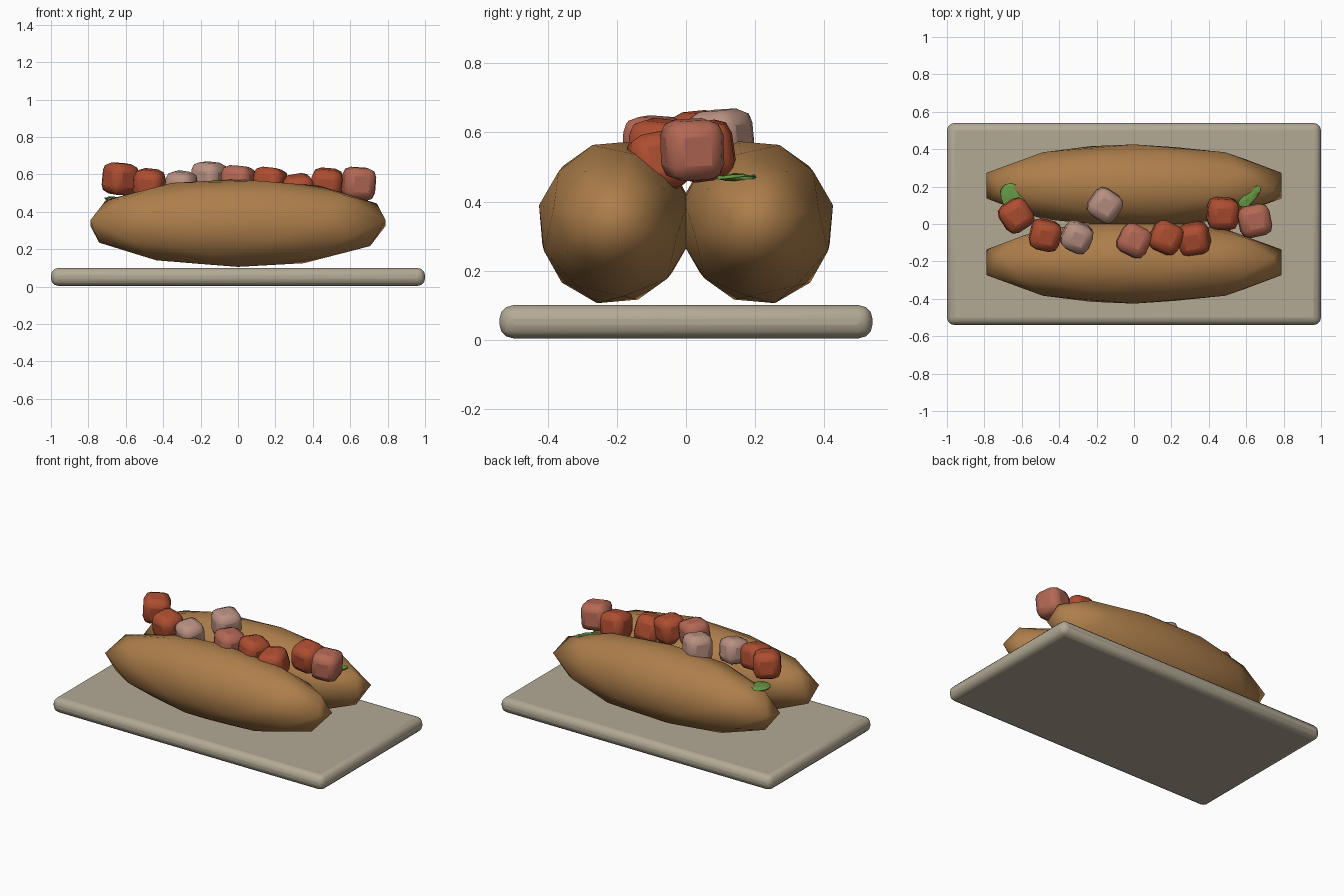
import bpy
from math import radians, sin, cos, pi

if "Cube" in bpy.data.objects:
    bpy.data.objects.remove(bpy.data.objects["Cube"])


def material(name, rgb):
    m = bpy.data.materials.new(name)
    m.diffuse_color = (*rgb, 1)
    m.use_nodes = True
    m.node_tree.nodes["Principled BSDF"].inputs["Base Color"].default_value = m.diffuse_color
    return m


PLATE = material("stoneware", (0.45, 0.40, 0.30))
BREAD = material("bread", (0.42, 0.21, 0.07))
RED = material("red_filling", (0.42, 0.075, 0.03))
PINK = material("pink_filling", (0.46, 0.14, 0.09))
PALE = material("pale_filling", (0.48, 0.28, 0.22))
GREEN = material("lettuce", (0.14, 0.33, 0.06))


def finish(name, mat, angle=60):
    o = bpy.context.object
    o.name = name
    o.data.materials.append(mat)
    bpy.ops.object.transform_apply(location=False, rotation=False, scale=True)
    bpy.ops.object.shade_smooth_by_angle(angle=radians(angle))
    return o


def rounded_box(name, loc, size, rot, bevel, segments, mat):
    bpy.ops.mesh.primitive_cube_add(size=1, location=loc, rotation=rot)
    bpy.context.object.scale = size
    o = finish(name, mat, 40)
    b = o.modifiers.new("bevel", 'BEVEL')
    b.width, b.segments = bevel, segments
    return o


# Serving board
rounded_box("board", (0, 0, 0.052), (2, 1.08, 0.096), (0, 0, 0), 0.04, 3, PLATE)

# Two bread halves, mirrored and tilted inward
for side, label in ((-1, "front"), (1, "back")):
    bpy.ops.mesh.primitive_ico_sphere_add(
        subdivisions=2, radius=1, location=(0, side * 0.205, 0.34),
        rotation=(side * 0.22, 0, 0))
    bpy.context.object.scale = (0.83, 0.226, 0.24)
    finish("bun_" + label, BREAD)

# Filling chunks: x, y, top z, size, rotation (x, y, z degrees), material
chunks = [
    (-0.63, 0.045, 0.665, 0.165, (5, 3, 33), RED),
    (-0.475, -0.06, 0.632, 0.16, (8, 6, -12), RED),
    (-0.305, -0.07, 0.620, 0.155, (8, -8, 65), PALE),
    (-0.155, 0.10, 0.67, 0.165, (5, -3, 56), PALE),
    (0.00, -0.09, 0.65, 0.165, (4, 4, 64), PINK),
    (0.17, -0.075, 0.64, 0.165, (6, 6, 66), RED),
    (0.32, -0.08, 0.602, 0.165, (12, -10, 10), RED),
    (0.475, 0.055, 0.635, 0.165, (8, 5, -3), RED),
    (0.645, 0.018, 0.642, 0.17, (3, 4, 12), PINK),
]
for i, (x, y, top, s, rot, mat) in enumerate(chunks):
    rounded_box(f"filling_chunk_{i + 1}", (x, y, top - s * 0.54), (s, s, s * 1.02),
                [radians(a) for a in rot], 0.045, 2, mat)


# Lettuce leaves: thin discs with a ruffled rim
def leaf(name, loc, scale, rot):
    bpy.ops.mesh.primitive_uv_sphere_add(segments=24, ring_count=8, radius=1,
                                         location=loc, rotation=rot)
    o = bpy.context.object
    for v in o.data.vertices:
        r = min(1, (v.co.x ** 2 + v.co.y ** 2) ** 0.5)
        a = 2 * pi * ((v.index * 7) % 24) / 24
        k = 1 + 0.08 * r * sin(a * 3)
        v.co.x *= k
        v.co.y *= k
        v.co.z += 0.4 * r * cos(a * 2)
    o.scale = scale
    finish(name, GREEN)


leaf("lettuce_left", (-0.645, 0.15, 0.47), (0.072, 0.07, 0.010), (0.05, 0, 0.3))
leaf("lettuce_right", (0.615, 0.145, 0.47), (0.075, 0.035, 0.010), (0.05, 0, 0.75))
